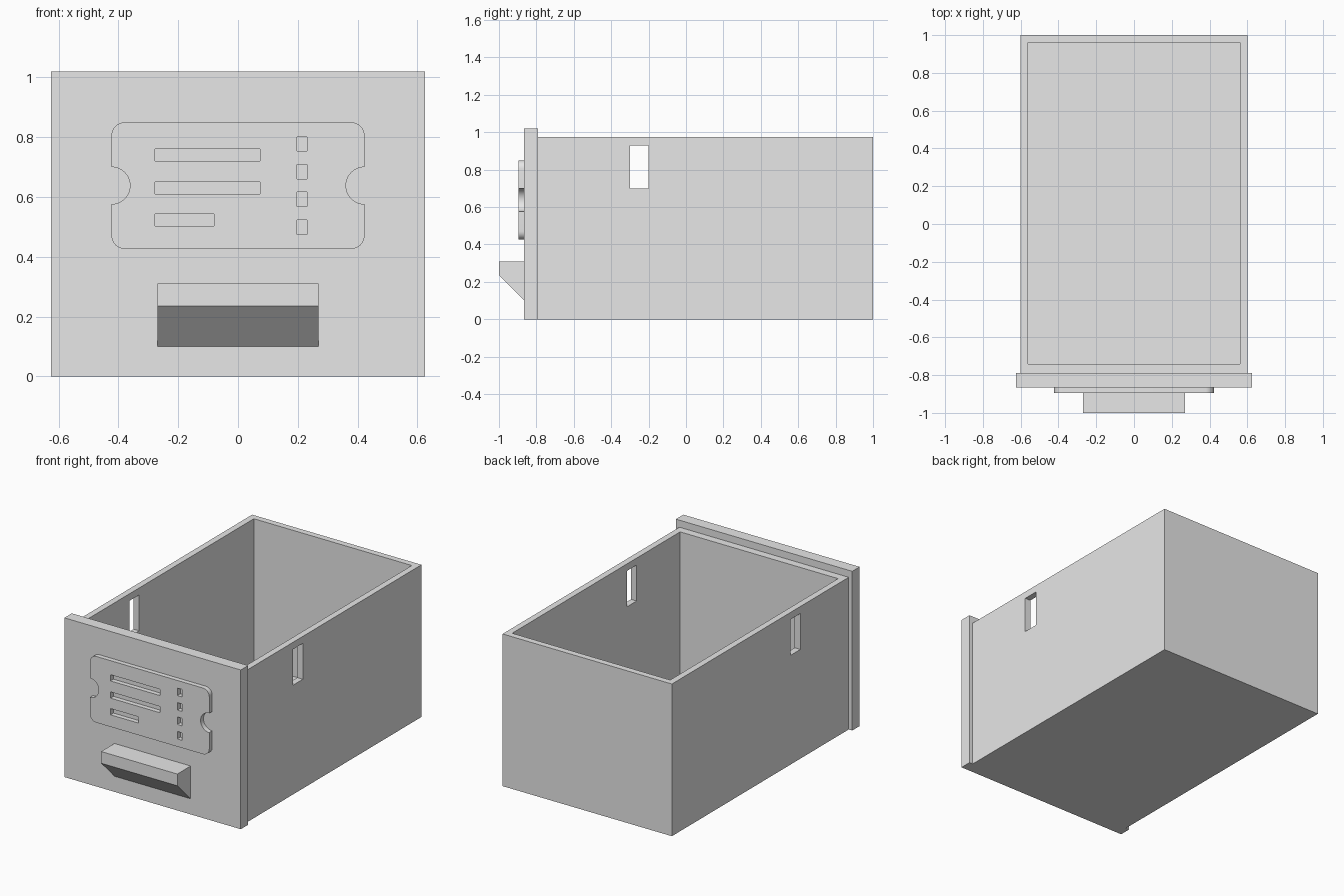
import bpy, bmesh
from math import cos, sin, pi, radians
from mathutils import Vector

cube = bpy.data.objects.get("Cube")
if cube:
    bpy.data.objects.remove(cube, do_unlink=True)

grey = bpy.data.materials.new("light grey")
grey.use_nodes = True
grey.diffuse_color = (0.8, 0.8, 0.8, 1)
grey.node_tree.nodes["Principled BSDF"].inputs["Base Color"].default_value = (0.8, 0.8, 0.8, 1)


def finish(name, bm):
    bmesh.ops.recalc_face_normals(bm, faces=bm.faces)
    mesh = bpy.data.meshes.new(name)
    bm.to_mesh(mesh)
    bm.free()
    mesh.materials.append(grey)
    obj = bpy.data.objects.new(name, mesh)
    bpy.context.collection.objects.link(obj)
    return obj


def boxes(name, spans):
    """One object holding a box for each (x0, x1, y0, y1, z0, z1)."""
    bm = bmesh.new()
    for x0, x1, y0, y1, z0, z1 in spans:
        verts = bmesh.ops.create_cube(bm, size=1)["verts"]
        for v in verts:
            v.co = Vector((x1 if v.co.x > 0 else x0,
                           y1 if v.co.y > 0 else y0,
                           z1 if v.co.z > 0 else z0))
    return finish(name, bm)


def prism(name, points, offset):
    """Extrude a flat outline along an offset."""
    bm = bmesh.new()
    face = bm.faces.new([bm.verts.new(p) for p in points])
    out = bmesh.ops.extrude_face_region(bm, geom=[face], use_keep_orig=True)
    verts = [g for g in out["geom"] if isinstance(g, bmesh.types.BMVert)]
    bmesh.ops.translate(bm, verts=verts, vec=offset)
    return finish(name, bm)


def cut(obj, cutter):
    cutter.hide_render = True
    mod = obj.modifiers.new("cut", "BOOLEAN")
    mod.operation = "DIFFERENCE"
    mod.solver = "EXACT"
    mod.object = cutter
    bpy.ops.object.select_all(action="DESELECT")
    bpy.context.view_layer.objects.active = obj
    obj.select_set(True)
    bpy.ops.object.modifier_apply(modifier=mod.name)
    bpy.data.objects.remove(cutter, do_unlink=True)


# Open box with a floor, and a window through both side walls
body = boxes("drawer_box", [(-0.6, 0.6, -0.79, 1.0, 0, 0.975)])
cut(body, boxes("cavity_cutter", [(-0.56, 0.56, -0.74, 0.96, 0.04, 1.2)]))
cut(body, boxes("window_cutter", [(-0.8, 0.8, -0.3, -0.2, 0.7, 0.93)]))

# Front panel
boxes("front_panel", [(-0.625, 0.625, -0.865, -0.79, 0, 1.02)])

# Wedge handle
prism("handle", [(-0.27, y, z) for y, z in
                 [(-0.865, 0.31), (-1.0, 0.31), (-1.0, 0.235), (-0.865, 0.1)]],
      (0.54, 0, 0))


# Ticket plate: rounded corners and a round notch at each end
def arc(x, z, r, start, end, steps):
    angles = [radians(start + (end - start) * i / steps) for i in range(steps + 1)]
    return [(x + r * cos(a), z + r * sin(a)) for a in angles]


half, mid, rise, corner, notch = 0.423, 0.638, 0.212, 0.045, 0.062
right = (arc(half - corner, mid - rise + corner, corner, -90, 0, 8)
         + arc(half, mid, notch, 270, 90, 24)
         + arc(half - corner, mid + rise - corner, corner, 0, 90, 8))
outline = right + [(-x, z) for x, z in reversed(right)]
ticket = prism("ticket_plate", [(x, -0.865, z) for x, z in outline], (0, -0.03, 0))

# Text-line slots and the row of perforations
slots = [(-0.277, 0.073, 0.74), (-0.277, 0.073, 0.63), (-0.277, -0.08, 0.523)]
holes = [(x0, x1, -1, -0.8, z - 0.02, z + 0.02) for x0, x1, z in slots]
holes += [(0.197, 0.23, -1, -0.8, z - 0.024, z + 0.024)
          for z in (0.777, 0.684, 0.592, 0.499)]
cut(ticket, boxes("slot_cutter", holes))

# Smooth the round edges only
bpy.ops.object.select_all(action="DESELECT")
ticket.select_set(True)
bpy.context.view_layer.objects.active = ticket
bpy.ops.object.shade_smooth_by_angle(angle=radians(30))
